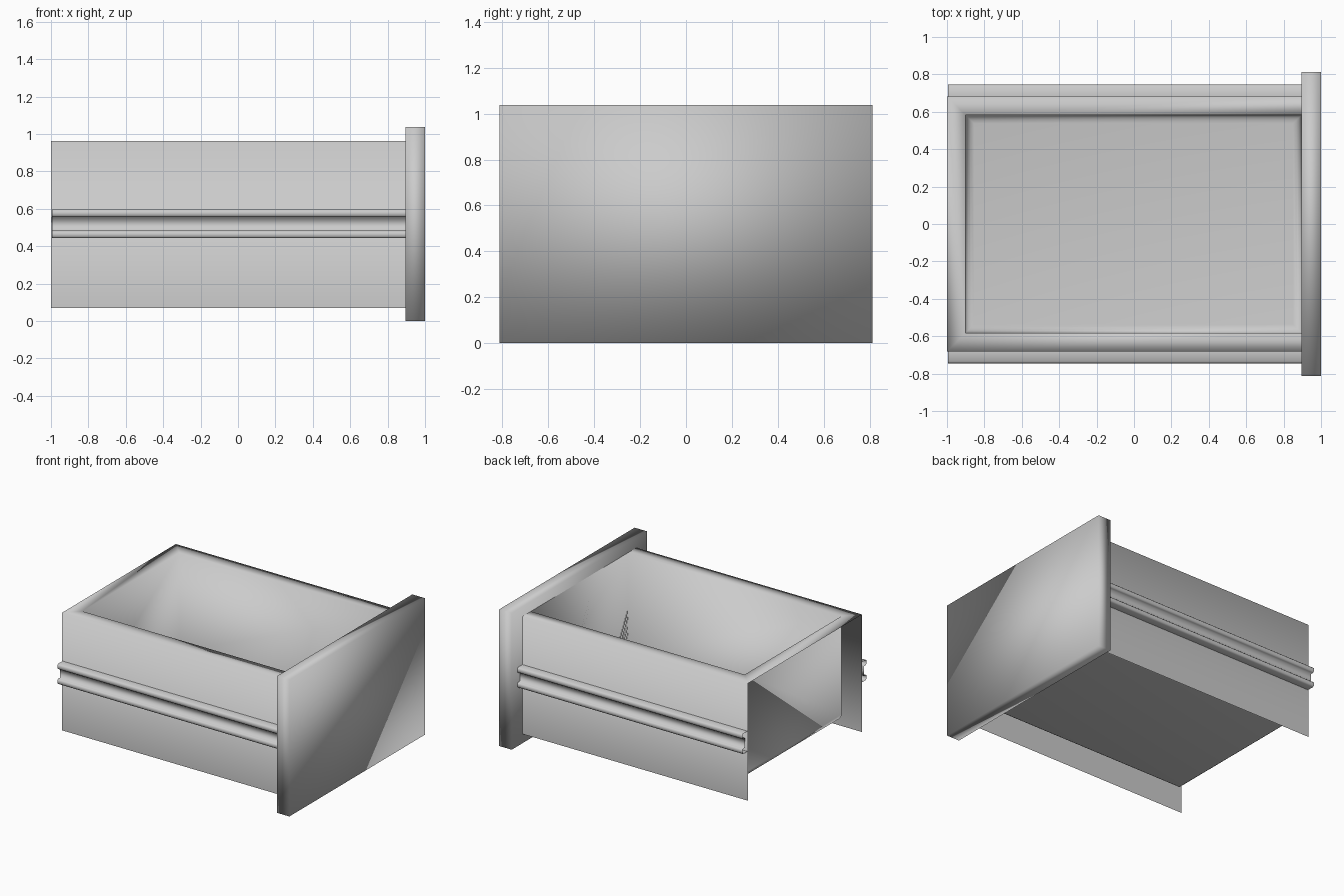
import bpy, bmesh
from mathutils import Matrix

if "Cube" in bpy.data.objects:
    bpy.data.objects.remove(bpy.data.objects["Cube"])


def finish(bm, name):
    mesh = bpy.data.meshes.new(name)
    for f in bm.faces:
        f.smooth = True
    bm.to_mesh(mesh)
    bm.free()
    obj = bpy.data.objects.new(name, mesh)
    bpy.context.collection.objects.link(obj)
    return obj


def box(x0, x1, y0, y1, z0, z1):
    bm = bmesh.new()
    m = Matrix.Translation(((x0 + x1) / 2, (y0 + y1) / 2, (z0 + z1) / 2))
    m = m @ Matrix.Diagonal((x1 - x0, y1 - y0, z1 - z0, 1))
    bmesh.ops.create_cube(bm, size=1, matrix=m)
    return bm


X_BACK, X_JOIN = -1.0, 0.895
TOP, SKIRT, FLOOR = 0.962, 0.07, 0.17
OUT, INN = 0.683, 0.582

# Front panel: plain slab with soft shading
finish(box(X_JOIN, 1.0, -0.812, 0.812, 0, 1.037), "front_panel")

# Drawer body: thin basin, flat rim, and hanging side skirts
bm = box(-0.9, X_JOIN, -INN, INN, FLOOR, TOP)
lid = [f for f in bm.faces if f.normal.z > 0.9]
bmesh.ops.delete(bm, geom=lid, context='FACES_ONLY')
bmesh.ops.reverse_faces(bm, faces=bm.faces)
low = [e for e in bm.edges if all(v.co.z < FLOOR + 0.01 for v in e.verts)]
bmesh.ops.bevel(bm, geom=low, offset=0.045, segments=4, profile=0.5, affect='EDGES')

# Rim grows outward from the back and side edges only
rim = [e for e in bm.edges if e.is_boundary
       and min(v.co.x for v in e.verts) < 0]
res = bmesh.ops.extrude_edge_only(bm, edges=rim)["geom"]
for v in (g for g in res if isinstance(g, bmesh.types.BMVert)):
    v.co.y = OUT if v.co.y > 0 else -OUT
    if v.co.x < 0:
        v.co.x = X_BACK

# Skirts drop from the two long outer edges
sides = [e for e in bm.edges if e.is_boundary
         and all(abs(v.co.y) > OUT - 0.01 for v in e.verts)
         and e.verts[0].co.y * e.verts[1].co.y > 0]
res = bmesh.ops.extrude_edge_only(bm, edges=sides)["geom"]
for v in (g for g in res if isinstance(g, bmesh.types.BMVert)):
    v.co.z = SKIRT
bmesh.ops.recalc_face_normals(bm, faces=bm.faces)
finish(bm, "drawer_body")

# Slide rails: open channel profile (y, z) swept along each side
profile = [(0.683, 0.597), (0.735, 0.597), (0.745, 0.588), (0.745, 0.565),
           (0.735, 0.556), (0.712, 0.556), (0.712, 0.483), (0.735, 0.483),
           (0.745, 0.474), (0.745, 0.452), (0.735, 0.443), (0.683, 0.443)]
for side, name in ((-1, "right_slide_rail"), (1, "left_slide_rail")):
    bm = bmesh.new()
    rows = [[bm.verts.new((x, side * y, z)) for y, z in profile]
            for x in (-0.995, X_JOIN)]
    for i in range(len(profile) - 1):
        f = bm.faces.new((rows[0][i], rows[0][i + 1], rows[1][i + 1], rows[1][i]))
        if side < 0:
            f.normal_flip()
    bm.normal_update()
    if sum(f.normal.y * side * f.calc_area() for f in bm.faces) < 0:
        bmesh.ops.reverse_faces(bm, faces=bm.faces)
    finish(bm, name)
